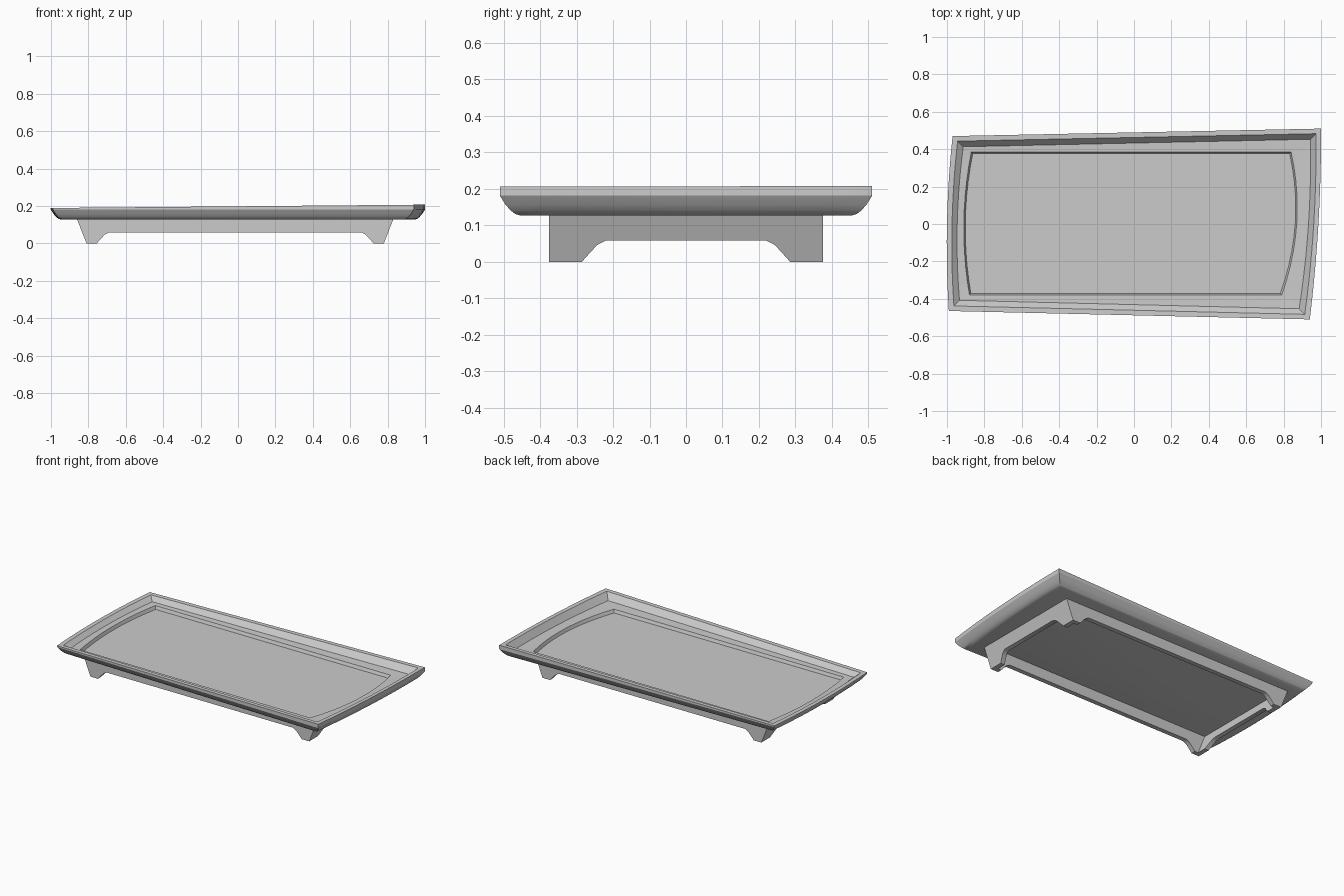
import bpy, bmesh

if "Cube" in bpy.data.objects:
    bpy.data.objects.remove(bpy.data.objects["Cube"])

RIM = [(-0.99, -0.465), (0.94, -0.51), (1.0, 0.51), (-0.97, 0.47)]
RECESS = [(-0.88, -0.38), (0.79, -0.38), (0.84, 0.385), (-0.87, 0.385)]
SEG = 10  # segments along each bowed end


def ring(corners, inset, bow_l, bow_r, z, tilt=0.0):
    """Four-sided outline with bowed short ends, optionally rising towards +x."""
    c = [(x - inset * (1 if x > 0 else -1), y - inset * (1 if y > 0 else -1))
         for x, y in corners]
    pts = []
    for a, b, bow in ((c[1], c[2], bow_r), (c[3], c[0], -bow_l)):
        for i in range(SEG + 1):
            t = i / SEG
            x = a[0] + (b[0] - a[0]) * t + bow * 4 * t * (1 - t)
            pts.append((x, a[1] + (b[1] - a[1]) * t, z + tilt * x))
    return pts


def loft(name, rings):
    """Skin a stack of rings and cap both ends."""
    bm = bmesh.new()
    loops = [[bm.verts.new(p) for p in r] for r in rings]
    n = len(loops[0])
    for a, b in zip(loops, loops[1:]):
        for i in range(n):
            j = (i + 1) % n
            bm.faces.new((a[i], a[j], b[j], b[i]))
    bm.faces.new(loops[0][::-1])
    bm.faces.new(loops[-1])
    bmesh.ops.recalc_face_normals(bm, faces=bm.faces)
    me = bpy.data.meshes.new(name)
    bm.to_mesh(me)
    bm.free()
    ob = bpy.data.objects.new(name, me)
    bpy.context.collection.objects.link(ob)
    return ob


def smooth(ob):
    bpy.ops.object.select_all(action='DESELECT')
    ob.select_set(True)
    bpy.context.view_layer.objects.active = ob
    bpy.ops.object.shade_smooth_by_angle(angle=0.55)


def cut(ob, cutter):
    cutter.hide_render = True
    m = ob.modifiers.new("cut", 'BOOLEAN')
    m.operation, m.solver, m.object = 'DIFFERENCE', 'EXACT', cutter
    bpy.context.view_layer.objects.active = ob
    bpy.ops.object.modifier_apply(modifier=m.name)
    bpy.data.objects.remove(cutter)


# Tray: curved underside, lip, tilted rim, inner wall, ledge and sunken floor
tray = loft("tray", [
    ring(RIM, 0.055, 0.02, 0.016, 0.127),
    ring(RIM, 0.042, 0.02, 0.016, 0.131),
    ring(RIM, 0.030, 0.02, 0.016, 0.140),
    ring(RIM, 0.015, 0.02, 0.016, 0.157),
    ring(RIM, 0.0, 0.02, 0.016, 0.181),
    ring(RIM, 0.0, 0.02, 0.016, 0.198, 0.009),
    ring(RIM, 0.027, 0.02, 0.018, 0.197, 0.009),
    ring(RIM, 0.057, 0.022, 0.02, 0.163),
    ring(RECESS, 0.0, 0.035, 0.055, 0.160),
    ring(RECESS, 0.008, 0.035, 0.055, 0.140),
])
smooth(tray)


# Base: tapered hollow frame with arches cut between the feet
def rect(z, t):
    s = 0.05 * z / 0.127  # ends flare outwards going up
    l, r, y = -0.81 - s + t, 0.78 + s - t, 0.375 - t
    return [(l, -y, z), (r, -y, z), (r, y, z), (l, y, z)]


def arch(lo, hi):
    """Arch profile: (position along the side, height)."""
    half = [(0.0, -0.05), (0.0, 0.0), (0.024, 0.027), (0.042, 0.046), (0.065, 0.058)]
    return ([(lo + d, z) for d, z in half]
            + [(hi - d, z) for d, z in reversed(half)])


base = loft("leg_frame", [rect(0.0, 0), rect(0.13, 0)])
cut(base, loft("hollow_cutter", [rect(-0.05, 0.03), rect(0.2, 0.03)]))
cut(base, loft("long_arch_cutter",
               [[(p, y, z) for p, z in arch(-0.755, 0.725)] for y in (-0.6, 0.6)]))
cut(base, loft("end_arch_cutter",
               [[(x, p, z) for p, z in arch(-0.285, 0.285)] for x in (-1.2, 1.2)]))
smooth(base)
